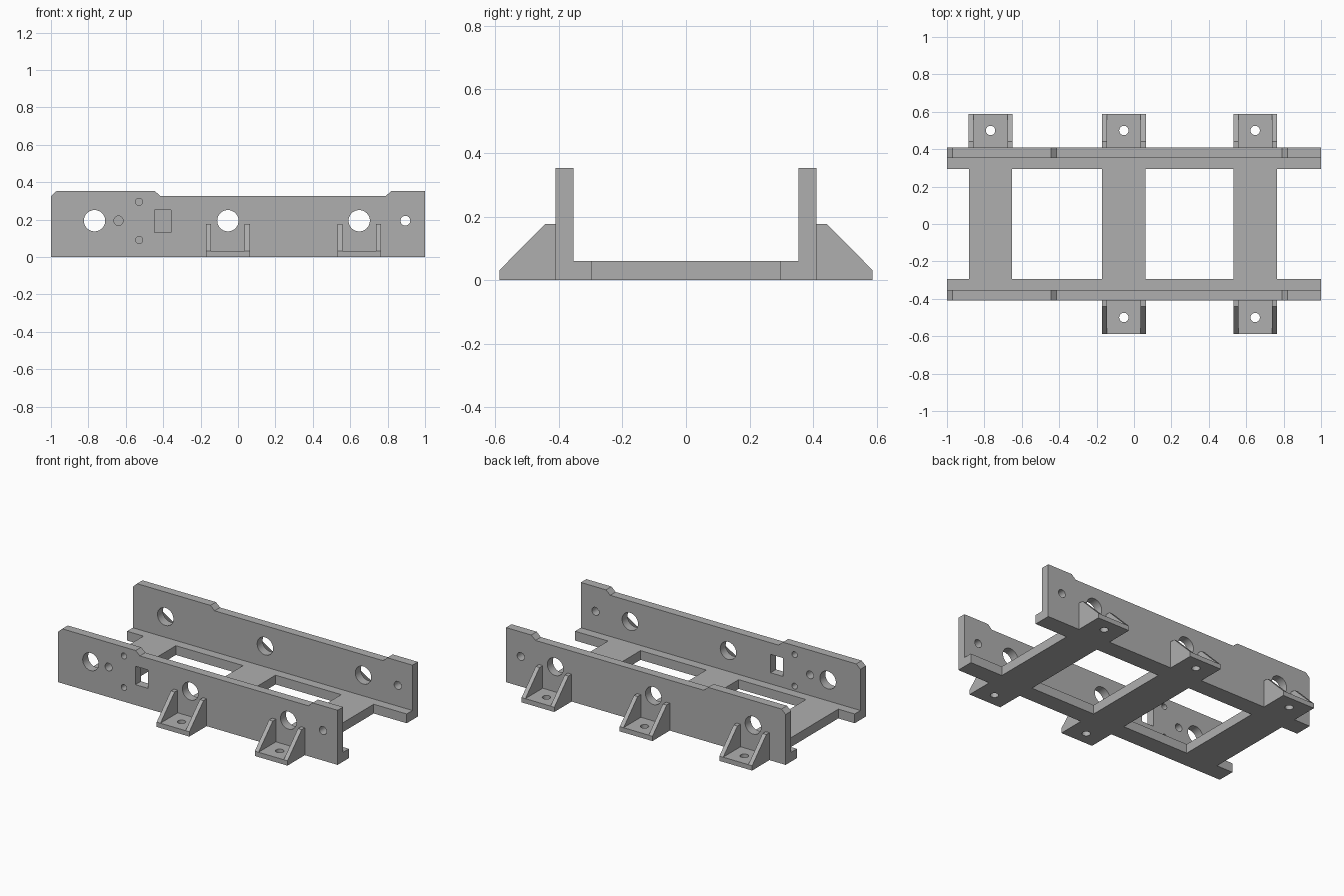
import bpy
from math import sin, cos, pi, radians
from mathutils import Matrix

cube = bpy.data.objects.get("Cube")
if cube:
    bpy.data.objects.remove(cube, do_unlink=True)

# One plain grey for the whole frame
grey = bpy.data.materials.new("plain_grey")
grey.use_nodes = True
colour = (0.43, 0.43, 0.43, 1)
grey.diffuse_color = colour
grey.node_tree.nodes["Principled BSDF"].inputs["Base Color"].default_value = colour

# Each plane maps (u, v, depth) to world axes
FLAT = Matrix.Identity(4)
UPRIGHT = Matrix(((1, 0, 0, 0), (0, 0, -1, 0), (0, 1, 0, 0), (0, 0, 0, 1)))
SIDEWAYS = Matrix(((0, 0, 1, 0), (1, 0, 0, 0), (0, 1, 0, 0), (0, 0, 0, 1)))


def circle(u, v, r, n=48):
    return [(u + r * cos(2 * pi * i / n), v + r * sin(2 * pi * i / n)) for i in range(n)]


def rect(u0, u1, v0, v1):
    return [(u0, v0), (u1, v0), (u1, v1), (u0, v1)]


def plate(name, loops, plane, thickness, offset):
    """Extrude an outline with holes into a flat plate and place it."""
    curve = bpy.data.curves.new(name + "_profile", "CURVE")
    curve.dimensions = "2D"
    curve.fill_mode = "BOTH"
    curve.extrude = thickness / 2
    for loop in loops:
        spline = curve.splines.new("POLY")
        spline.points.add(len(loop) - 1)
        for point, (u, v) in zip(spline.points, loop):
            point.co = (u, v, 0, 1)
        spline.use_cyclic_u = True
    temp = bpy.data.objects.new(name + "_profile", curve)
    bpy.context.collection.objects.link(temp)
    graph = bpy.context.evaluated_depsgraph_get()
    mesh = bpy.data.meshes.new_from_object(temp.evaluated_get(graph))
    bpy.data.objects.remove(temp, do_unlink=True)
    bpy.data.curves.remove(curve)

    # Weld caps to sides and keep only the hole walls smooth
    import bmesh
    bm = bmesh.new()
    bm.from_mesh(mesh)
    bmesh.ops.transform(bm, matrix=Matrix.Translation(offset) @ plane, verts=bm.verts)
    bmesh.ops.remove_doubles(bm, verts=bm.verts, dist=0.0001)
    bmesh.ops.recalc_face_normals(bm, faces=bm.faces)
    bm.to_mesh(mesh)
    bm.free()
    mesh.shade_smooth()
    mesh.set_sharp_from_angle(angle=radians(30))
    mesh.materials.clear()
    mesh.materials.append(grey)
    obj = bpy.data.objects.new(name, mesh)
    bpy.context.collection.objects.link(obj)
    return obj


WALL_IN, WALL_OUT, RAIL_IN, FOOT_END = 0.354, 0.41, 0.295, 0.587
BASE, FOOT, GUSSET_TOP = 0.06, 0.031, 0.177
STATIONS = {"right": -0.767, "middle": -0.054, "left": 0.648}
BAR = 0.116
right, middle, left = STATIONS.values()

# Base: two rails joined by three cross bars, open between the bars
half = [(-1, RAIL_IN), (-1, WALL_IN), (1, WALL_IN), (1, RAIL_IN),
        (left + BAR, RAIL_IN)]
outline = [(right - BAR, RAIL_IN)] + half
outline += [(x, -y) for x, y in reversed(outline)]
openings = [rect(a + BAR, b - BAR, -RAIL_IN, RAIL_IN)
            for a, b in ((right, middle), (middle, left))]
plate("base_frame", [outline] + openings, FLAT, BASE, (0, 0, BASE / 2))

# Side walls: stepped top edge, shared bores, extra holes in the front one
TOP, LOW = 0.353, 0.326
wall = [(-1, 0), (1, 0), (1, TOP), (0.82, TOP), (0.79, LOW),
        (-0.415, LOW), (-0.445, TOP), (-0.97, TOP), (-1, LOW)]
bores = [circle(x, 0.194, 0.057) for x in STATIONS.values()]
bores.append(circle(0.895, 0.194, 0.026))
extras = [circle(-0.639, 0.194, 0.025), circle(-0.529, 0.295, 0.019),
          circle(-0.529, 0.091, 0.019), rect(-0.447, -0.357, 0.132, 0.251)]
mid, thick = (WALL_IN + WALL_OUT) / 2, WALL_OUT - WALL_IN
plate("front_wall", [wall] + bores + extras, UPRIGHT, thick, (0, -mid, 0))
plate("back_wall", [wall] + bores, UPRIGHT, thick, (0, mid, 0))

# Mounting feet: drilled plate between two sloping gussets
GUSSET = 0.027
for side, sign in (("front", -1), ("back", 1)):
    for station, x in STATIONS.items():
        if side == "front" and station == "right":
            continue
        name = f"{side}_{station}"
        lo, hi = sorted((sign * WALL_OUT, sign * FOOT_END))
        pad = rect(x - 0.117, x + 0.117, lo, hi)
        plate(name + "_foot", [pad, circle(x, sign * 0.5, 0.025)],
              FLAT, FOOT, (0, 0, FOOT / 2))
        slope = [(sign * y, z) for y, z in (
            (WALL_OUT, FOOT), (WALL_OUT, GUSSET_TOP),
            (0.442, GUSSET_TOP), (FOOT_END, FOOT))]
        for end, d in (("right", -1), ("left", 1)):
            plate(f"{name}_{end}_gusset", [slope], SIDEWAYS, GUSSET,
                  (x + d * (0.117 - GUSSET / 2), 0, 0))
